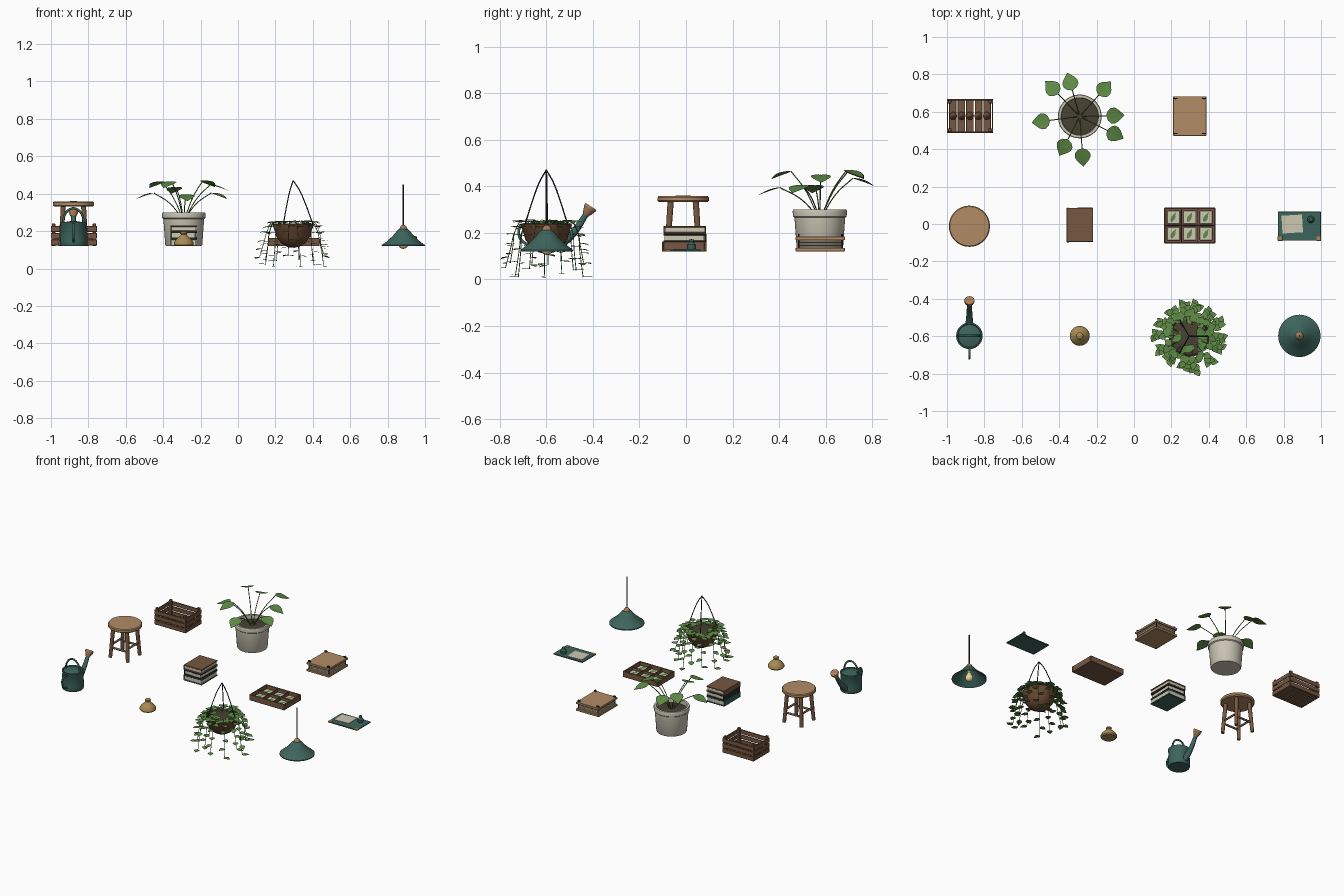
import bpy, math, random
from mathutils import Vector

if "Cube" in bpy.data.objects:
    bpy.data.objects.remove(bpy.data.objects["Cube"])
random.seed(4)
C, S, TAU = math.cos, math.sin, math.tau
Z0 = 0.12


def mat(name, hexa):
    m = bpy.data.materials.new(name)
    m.diffuse_color = [((int(hexa[i:i + 2], 16) / 255) ** 2.2) for i in (0, 2, 4)] + [1]
    m.use_nodes = True
    m.node_tree.nodes["Principled BSDF"].inputs["Base Color"].default_value = m.diffuse_color
    return m


GREEN, BRASS, WOOD = mat("green", "3f655c"), mat("brass", "a88a55"), mat("wood", "b08a64")
BROWN, DARK, LEAF = mat("brown", "765843"), mat("dark", "2c2f2d"), mat("leaf", "5f8a48")
CLAY, SOIL, PAPER = mat("stoneware", "c9c4b2"), mat("soil", "4a4436"), mat("paper", "cdc7b0")
GLOW, BASKET, COPPER = mat("bulb", "f0d9a0"), mat("basket", "6b4a36"), mat("copper", "a47a56")


def mesh(name, verts, faces, m, smooth=True):
    me = bpy.data.meshes.new(name)
    me.from_pydata([tuple(v) for v in verts], [], faces)
    me.materials.append(m)
    ob = bpy.data.objects.new(name, me)
    bpy.context.collection.objects.link(ob)
    if smooth:
        bpy.context.view_layer.objects.active = ob
        bpy.ops.object.select_all(action='DESELECT')
        ob.select_set(True)
        bpy.ops.object.shade_smooth_by_angle(angle=math.radians(35))
    return ob


def lathe(name, x, y, prof, m, n=40):
    verts = [(x + max(r, 1e-4) * C(TAU * i / n), y + max(r, 1e-4) * S(TAU * i / n), z)
             for r, z in prof for i in range(n)]
    faces = [(k * n + i, k * n + (i + 1) % n, (k + 1) * n + (i + 1) % n, (k + 1) * n + i)
             for k in range(len(prof) - 1) for i in range(n)]
    return mesh(name, verts, faces, m)


def box(name, c, s, m, rot=0, bevel=0.0015):
    bpy.ops.mesh.primitive_cube_add(size=1, location=c, rotation=(0, 0, rot))
    ob = bpy.context.object
    ob.name, ob.scale = name, s
    bpy.ops.object.transform_apply(location=False, rotation=False, scale=True)
    ob.data.materials.append(m)
    if bevel:
        b = ob.modifiers.new("bevel", 'BEVEL')
        b.width, b.segments = bevel, 1
    return ob


def tubes(name, paths, r, m, radii=None, res=4, steps=6):
    cu = bpy.data.curves.new(name, 'CURVE')
    cu.dimensions, cu.bevel_depth, cu.bevel_resolution = '3D', r, res
    cu.use_fill_caps, cu.resolution_u = True, steps
    for p in paths:
        sp = cu.splines.new('BEZIER')
        sp.bezier_points.add(len(p) - 1)
        for i, (b, co) in enumerate(zip(sp.bezier_points, p)):
            b.co = co
            b.handle_left_type = b.handle_right_type = 'AUTO'
            b.radius = radii[i] if radii else 1
    cu.materials.append(m)
    ob = bpy.data.objects.new(name, cu)
    bpy.context.collection.objects.link(ob)
    bpy.ops.object.select_all(action='DESELECT')
    ob.select_set(True)
    bpy.context.view_layer.objects.active = ob
    bpy.ops.object.convert(target='MESH')
    return ob


def leaf(verts, faces, base, d, length, width, fold=0.12, curl=0.06):
    # pointed oval leaf with a raised edge on each side of the midrib
    d = Vector(d).normalized()
    side = Vector((-d.y, d.x, 0)).normalized()
    up = d.cross(side)
    o = len(verts)
    for u, w in ((0, .12), (.08, .62), (.25, .97), (.45, 1), (.65, .75), (.85, .33), (1, .03)):
        c = Vector(base) + d * (u * length) - up * (curl * length * u * u)
        h = w * width / 2
        verts += [c - side * h + up * h * fold, c, c + side * h + up * h * fold]
    for k in range(6):
        a = o + 3 * k
        faces += [(a, a + 3, a + 4, a + 1), (a + 1, a + 4, a + 5, a + 2)]


# watering can
x, y = -.88, -.598
lathe("can_body", x, y, [(0, Z0), (.068, Z0), (.071, .126), (.071, .15), (.068, .235), (.071, .24), (.071, .248),
                         (.064, .25), (.06, .243), (.058, .2), (0, .2)], GREEN)
lathe("can_cover", x, y, [(.064, .243), (.03, .252), (0, .254)], GREEN)
tubes("can_top_handle", [[(x + .055 * C(a), y, .245 + .077 * S(a)) for a in [math.pi * i / 8 for i in range(9)]]], .006, GREEN)
tubes("can_back_handle", [[(x, y - .066, .235), (x, y - .11, .23), (x, y - .12, .195), (x, y - .1, .16), (x, y - .068, .145)]], .006, GREEN)
tubes("can_spout", [[(x, y + .055, .15), (x, y + .11, .195), (x, y + .172, .285)]], .022, GREEN, [1, .75, .55])
tubes("can_rose", [[(x, y + .166, .277), (x, y + .175, .29), (x, y + .186, .307), (x, y + .19, .313)]], .03, COPPER, [.45, .7, .95, .9], steps=3)

# round stool
x, y = -.88, -.012
lathe("stool_seat", x, y, [(0, .332), (.104, .332), (.11, .338), (.11, .352), (.105, .358), (0, .36)], WOOD, 48)
legs = [(i, j) for i in (-1, 1) for j in (-1, 1)]
tubes("stool_legs", [[(x + i * .054, y + j * .054, .335), (x + i * .068, y + j * .068, Z0 + .001)] for i, j in legs], .0125, BROWN, [1.1, .95])
for z, ax in ((.19, 0), (.21, 1)):
    q = .063
    tubes("stool_rungs", [[(x - q, y + s * q, z), (x + q, y + s * q, z)] if ax == 0 else
                          [(x + s * q, y - q, z), (x + s * q, y + q, z)] for s in (-1, 1)], .007, BROWN)

# slatted crate with bulbs
x, y = -.877, .578
W, D = .246, .18
for i, j in legs:
    box("crate_post", (x + i * (W / 2 - .014), y + j * (D / 2 - .014), .18), (.018, .018, .12), BROWN)
for k in range(3):
    z = .139 + k * .036
    for s in (-1, 1):
        box("crate_long_slat", (x, y + s * (D / 2 - .003), z), (W, .007, .03), BROWN)
        box("crate_end_slat", (x + s * (W / 2 - .003), y, z), (.007, D - .012, .03), BROWN)
for k in range(5):
    box("crate_floor_slat", (x - .092 + k * .046, y, .128), (.04, D - .01, .008), BROWN)
    lathe("crate_bulb", x - .09 + k * .045, y, [(0, .132), (.012, .133), (.021, .145), (.021, .155), (.012, .167), (.004, .177), (0, .18)], BASKET, 16)

# book stack
x, y = -.29, -.005
for k, (m, w, d, h, a) in enumerate(((GREEN, .142, .184, .04, .01), (DARK, .138, .18, .036, -.03), (BROWN, .142, .182, .034, 0))):
    z = Z0 + (0, .04, .076)[k]
    for zz in (z + .0035, z + h - .0035):
        box("book_cover", (x, y, zz), (w, d, .007), m, a)
    box("book_spine", (x - w / 2 * C(a) + .0025, y - w / 2 * S(a), z + h / 2), (.005, d, h), m, a)
    box("book_pages", (x - .002, y, z + h / 2), (w - .008, d - .01, h - .012), PAPER, a, 0)

# brass bell
x, y = -.29, -.598
lathe("brass_bell", x, y, [(0, Z0), (.046, Z0), (.053, .127), (.053, .137), (.044, .152), (.028, .167), (.018, .176), (.015, .183),
                           (.019, .188), (.018, .195), (.008, .2), (0, .201)], BRASS)

# potted plant
x, y = -.29, .575
lathe("plant_pot", x, y, [(0, Z0), (.095, Z0), (.099, .126), (.109, .265), (.115, .27), (.117, .292), (.114, .3),
                          (.1, .3), (.098, .275), (.098, .268)], CLAY, 48)
lathe("plant_soil", x, y, [(.1, .272), (.05, .278), (0, .28)], SOIL, 32)
V, F, stems = [], [], []
for lx, ly, lz in ((-.44, .73, .45), (-.343, .762, .42), (-.156, .725, .455), (-.1, .58, .435),
                   (-.1, .479, .39), (-.274, .356, .38), (-.376, .409, .45), (-.498, .548, .39)):
    out = Vector((lx - x, ly - y, 0)).normalized()
    base = Vector((lx, ly, lz + .014)) - out * .048
    stems.append([Vector((x, y, .275)) + out * .012, Vector((x, y, .29)).lerp(base, .5) + Vector((0, 0, .006)), base])
    leaf(V, F, base, out + Vector((0, 0, -.28)), .102, .085)
tubes("plant_stems", stems, .0026, LEAF, res=2)
mesh("plant_leaves", V, F, LEAF)

# flower press
x, y = .298, .577
for z in (.128, .176):
    box("press_board", (x, y, z), (.177, .212, .015), WOOD)
for k in range(5):
    box("press_sheet", (x, y, .139 + k * .0066), (.158 - .004 * (k % 2), .192 - .004 * (k % 2), .0052), PAPER if k % 2 == 0 else WOOD, 0, 0)
for i, j in legs:
    bx, by = x + i * .076, y + j * .093
    lathe("press_bolt", bx, by, [(0, Z0), (.004, Z0), (.004, .196), (0, .196)], DARK, 10)
    box("press_wing_nut", (bx, by, .189), (.022, .006, .009), DARK)

# seed tray with packets
x, y = .298, -.008
W, D = .274, .19
box("tray_floor", (x, y, .124), (W, D, .008), BROWN)
for s in (-1, 1):
    box("tray_long_wall", (x, y + s * (D / 2 - .004), .141), (W, .008, .042), BROWN)
    box("tray_end_wall", (x + s * (W / 2 - .004), y, .141), (.008, D - .016, .042), BROWN)
    box("tray_divider", (x + s * .043, y, .14), (.005, D - .016, .034), BROWN)
box("tray_cross_divider", (x, y, .14), (W - .016, .005, .034), BROWN)
V, F = [], []
for i in (-1, 0, 1):
    for j in (-1, 1):
        c = (x + i * .087, y + j * .044, .135)
        box("seed_packet", c, (.068, .07, .012), PAPER)
        leaf(V, F, (c[0] - .012, c[1] - .024, .143), (.5, 1, 0), .055, .022, 0, 0)
mesh("packet_leaves", V, F, LEAF)

# desk tray with paper and ink bottle
x, y = .884, -.012
box("desk_tray", (x, y, .124), (.23, .155, .008), GREEN)
for i, j in legs:
    if j < 0:
        box("brass_corner", (x + i * .103, y + j * .066, .125), (.025, .025, .009), BRASS)
box("note_paper", (x - .038, y + .012, .1295), (.11, .095, .003), PAPER, .06, 0)
lathe("ink_bottle", x + .062, y + .036, [(0, .128), (.017, .128), (.019, .132), (.019, .15), (.01, .158), (.009, .162), (0, .162)], GREEN, 24)
lathe("ink_stopper", x + .062, y + .036, [(.009, .16), (.011, .163), (.01, .171), (0, .173)], GREEN, 20)

# hanging basket with vines
x, y = .295, -.6
lathe("basket_bowl", x, y, [(0, .112), (.03, .115), (.065, .135), (.09, .17), (.103, .215), (.107, .222), (.11, .236),
                            (.104, .24), (.098, .228), (.06, .23), (0, .232)], BASKET)
lathe("basket_soil", x, y, [(.099, .231), (.05, .236), (0, .238)], SOIL, 32)
tubes("basket_hangers", [[(x + r * C(a), y + r * S(a), z) for r, z in ((.105, .238), (.09, .28), (.064, .35), (.033, .42), (0, .47))]
                         for a in (0, TAU / 3, -TAU / 3)], .003, DARK, res=2)
V, F, vines = [], [], []
for k in range(14):
    a = TAU * k / 14 + random.uniform(-.1, .1)
    low, reach = (.006, .06, .03)[k % 3] + random.uniform(0, .02), random.uniform(.155, .18)
    p = [Vector((x + r * C(a), y + r * S(a), z)) for r, z in
         ((.06, .235), (.105, .25), (.135, .21), ((.135 + reach) / 2, (.21 + low) / 2), (reach, low))]
    vines.append(p)
    for i in range(6):
        t = 1 + 3 * i / 5
        n = min(int(t), 3)
        q = p[n].lerp(p[n + 1], t - n)
        b = a + (1 if i % 2 else -1) * random.uniform(.3, 1.1)
        leaf(V, F, q, (C(b), S(b), random.uniform(-.2, .1) if q.z > .05 else 0.1), .046, .037)
for k in range(42):
    a, r = TAU * k * .618, random.uniform(.04, .115)
    b = a + random.uniform(-.8, .8)
    leaf(V, F, (x + r * C(a), y + r * S(a), random.uniform(.235, .255)), (C(b), S(b), random.uniform(-.25, .1)), .046, .039)
tubes("basket_vines", vines, .0018, LEAF, res=1)
mesh("basket_leaves", V, F, LEAF)

# pendant lamp
x, y = .884, -.598
lathe("lamp_shade", x, y, [(.111, .122), (.113, .12), (.113, .126), (.085, .148), (.055, .176), (.033, .203), (.021, .212), (.019, .21),
                           (.031, .199), (.053, .172), (.083, .144), (.111, .122)], GREEN, 48)
lathe("lamp_cap", x, y, [(0, .2), (.022, .2), (.022, .212), (.016, .224), (.008, .232), (0, .234)], COPPER, 24)
lathe("lamp_socket", x, y, [(0, .16), (.013, .16), (.013, .205), (0, .205)], BRASS, 20)
lathe("lamp_bulb", x, y, [(0, .105)] + [(.026 * S(t), .13 - .025 * C(t)) for t in (.3, .6, .9, 1.2, 1.5, 1.8, 2.1)] + [(.012, .163)], GLOW, 24)
tubes("lamp_cord", [[(x, y, .228), (x, y, .45)]], .0035, DARK, res=2)
